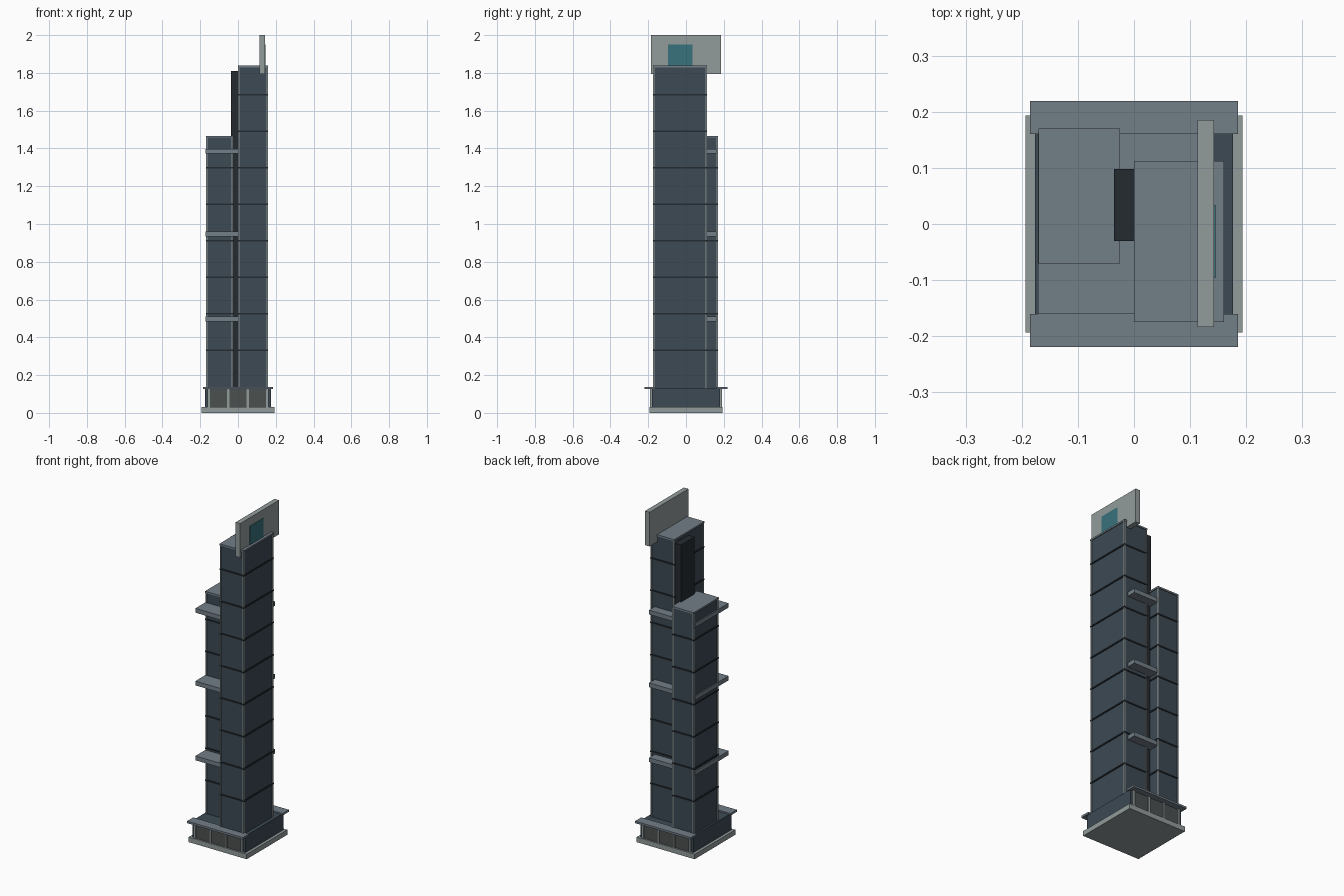
import bpy

if "Cube" in bpy.data.objects:
    bpy.data.objects.remove(bpy.data.objects["Cube"])


def material(name, rgb):
    m = bpy.data.materials.new(name)
    m.diffuse_color = (*rgb, 1)
    m.use_nodes = True
    m.node_tree.nodes["Principled BSDF"].inputs["Base Color"].default_value = m.diffuse_color
    return m


GLASS = material("dark_glass", (0.045, 0.068, 0.088))
BAND = material("dark_band", (0.018, 0.024, 0.03))
METAL = material("blue_grey_metal", (0.17, 0.21, 0.245))
STONE = material("pale_stone", (0.29, 0.33, 0.33))
LOBBY = material("lobby_glass", (0.07, 0.08, 0.078))
TEAL = material("teal_panel", (0.04, 0.17, 0.2))


def box(name, x, y, z, mat):
    """Box from (min, max) pairs on each axis."""
    bpy.ops.mesh.primitive_cube_add(size=1, location=[(a + b) / 2 for a, b in (x, y, z)])
    o = bpy.context.object
    o.name = name
    o.scale = [b - a for a, b in (x, y, z)]
    bpy.ops.object.transform_apply(location=False, rotation=False, scale=True)
    o.data.materials.append(mat)
    return o


FLOOR, STEP = 0.137, 0.1935


def tower(name, x, y, top):
    """Glass shaft with corner posts, floor bands and a roof cap."""
    i, w = 0.005, 0.01
    box(name + "_shaft", (x[0] + i, x[1] - i), (y[0] + i, y[1] - i), (0.12, top - 0.01), GLASS)
    for cx in (x[0], x[1] - w):
        for cy in (y[0], y[1] - w):
            box(name + "_corner_post", (cx + .001, cx + w - .001), (cy + .001, cy + w - .001),
                (0.12, top - 0.01), STONE)
    z = FLOOR + STEP
    while z < top - 0.05:
        box(name + "_floor_band", x, y, (z - 0.004, z + 0.004), BAND)
        z += STEP
    box(name + "_roof", x, y, (top - 0.01, top), METAL)


# Podium
box("base_slab", (-0.193, 0.193), (-0.193, 0.193), (0, 0.03), STONE)
box("podium", (-0.176, 0.176), (-0.18, 0.18), (0.03, 0.13), GLASS)
for side in (-1, 1):
    box("entrance_glass", (-0.155, 0.155), sorted((side * 0.178, side * 0.184)), (0.03, 0.125), LOBBY)
    box("canopy", (-0.185, 0.185), sorted((side * 0.16, side * 0.219)), (0.126, 0.138), METAL)
    for px in (-0.155, -0.052, 0.052, 0.155):
        box("entrance_column", (px - 0.006, px + 0.006), sorted((side * 0.18, side * 0.191)),
            (0.03, 0.127), STONE)

# Two offset towers and the core between them
tower("tall_tower", (0.0, 0.16), (-0.175, 0.112), 1.838)
tower("low_tower", (-0.17, -0.025), (-0.07, 0.17), 1.467)
box("service_core", (-0.036, 0.02), (-0.03, 0.098), (0.12, 1.81), BAND)

# Sky terraces linking the towers
for tz in (0.498, 0.948, 1.385):
    box("sky_terrace", (-0.171, 0.133), (-0.16, 0.161), (tz - 0.013, tz + 0.013), METAL)

# Crown fin with its coloured panel
box("crown_fin", (0.113, 0.143), (-0.184, 0.185), (1.795, 2.0), STONE)
box("crown_panel", (0.14, 0.1455), (-0.096, 0.034), (1.83, 1.95), TEAL)
